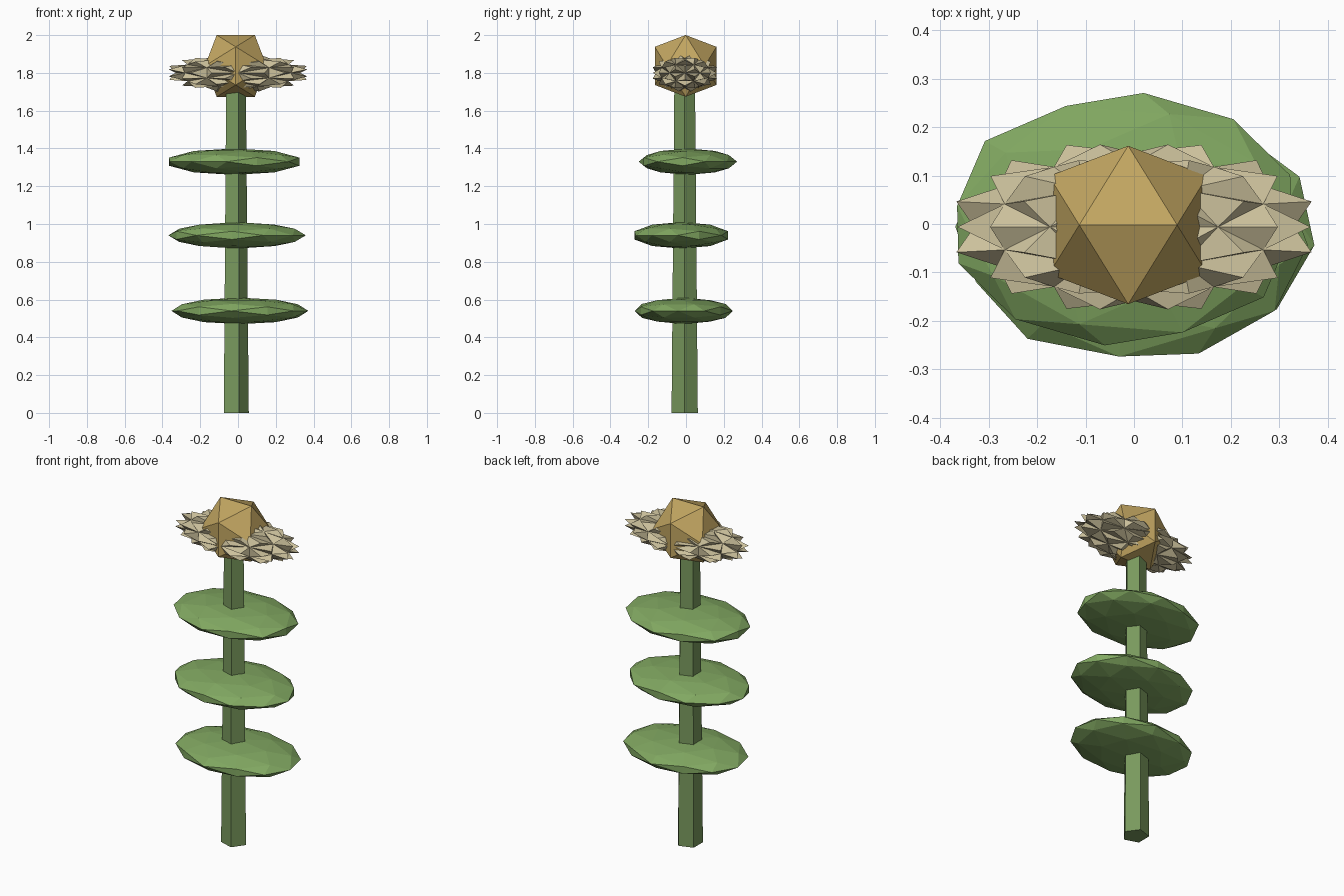
import bpy, bmesh, math
from mathutils import Matrix, Vector

if "Cube" in bpy.data.objects:
    bpy.data.objects.remove(bpy.data.objects["Cube"])

PHI = (1 + 5 ** 0.5) / 2


def material(name, rgb):
    m = bpy.data.materials.new(name)
    m.diffuse_color = (*rgb, 1)
    m.use_nodes = True
    m.node_tree.nodes["Principled BSDF"].inputs["Base Color"].default_value = m.diffuse_color
    return m


def finish(bm, name, mat):
    bmesh.ops.recalc_face_normals(bm, faces=bm.faces)
    me = bpy.data.meshes.new(name)
    bm.to_mesh(me)
    bm.free()
    ob = bpy.data.objects.new(name, me)
    me.materials.append(mat)
    bpy.context.collection.objects.link(ob)
    return ob


def ico(detail=0):
    # unit icosahedron standing on an edge, optionally subdivided
    bm = bmesh.new()
    for a in (-1, 1):
        for b in (-PHI, PHI):
            for p in ((a, 0, b), (b, a, 0), (0, b, a)):
                bm.verts.new(Vector(p).normalized())
    bmesh.ops.convex_hull(bm, input=bm.verts[:])
    for _ in range(detail):
        bmesh.ops.subdivide_edges(bm, edges=bm.edges[:], cuts=1, use_grid_fill=True)
        for v in bm.verts:
            v.co.normalize()
    return bm


def place(bm, centre, size, turn=0):
    # turn first, then stretch, then move
    bm.transform(Matrix.Translation(centre) @ Matrix.Diagonal((*size, 1))
                 @ Matrix.Rotation(math.radians(turn), 4, 'Z'))


stem_green = material("stem_green", (0.19, 0.32, 0.11))
leaf_green = material("leaf_green", (0.22, 0.39, 0.12))
cream = material("cream", (0.60, 0.53, 0.33))
gold = material("gold", (0.54, 0.38, 0.12))

# Five-sided tapering stem
bm = bmesh.new()
bmesh.ops.create_cone(bm, cap_ends=True, segments=5, radius1=0.073, radius2=0.057, depth=1.8)
top = max(bm.verts, key=lambda v: v.co.x).co
turn = -math.atan2(top.y, top.x)
bm.transform(Matrix.Translation((-0.016, -0.007, 0.9)) @ Matrix.Rotation(turn, 4, 'Z'))
finish(bm, "stem", stem_green)

# Three flat leaf discs
leaves = [((0.01, -0.012, 0.54), -7), ((-0.005, -0.025, 0.94), -36), ((-0.02, 0.01, 1.33), 52)]
for i, (centre, turn) in enumerate(leaves):
    bm = ico(1)
    place(bm, centre, (0.365, 0.262, 0.07), turn)
    finish(bm, f"leaf_{i + 1}", leaf_green)

# Spiky petal head: every face of a ball is raised to a point
bm = ico(1)
for v in bm.verts:
    v.co *= 0.88
tips = bmesh.ops.poke(bm, faces=bm.faces[:])["verts"]
for v in tips:
    v.co = v.co.normalized() * 1.04
place(bm, (0, -0.006, 1.8), (0.375, 0.174, 0.1))
finish(bm, "petals", cream)

# Faceted flower centre
bm = ico()
place(bm, (-0.012, -0.002, 1.837), (0.192,) * 3)
finish(bm, "flower_centre", gold)
